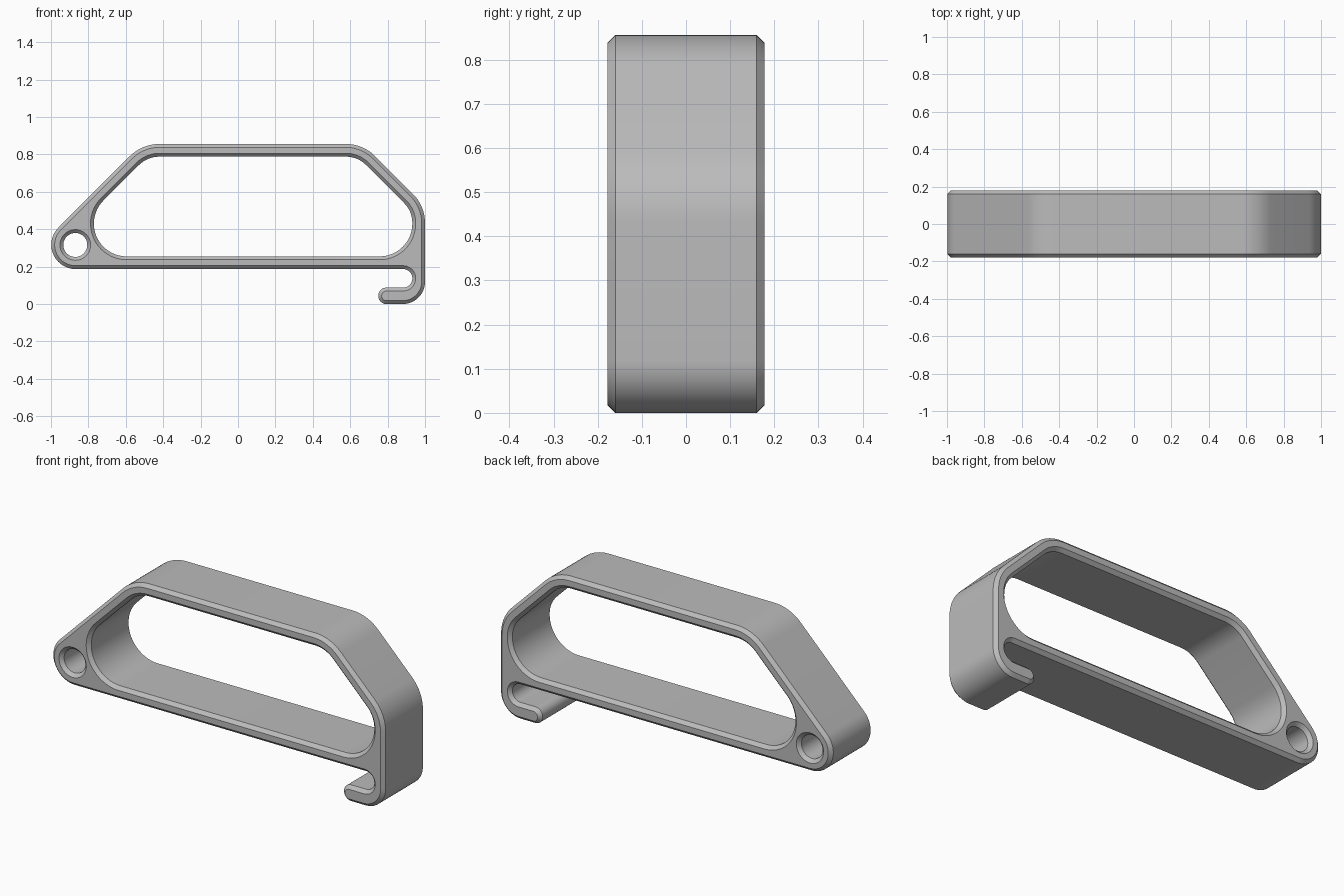
import bpy, bmesh, math
from mathutils import Vector

HALF_DEPTH = 0.178
CHAMFER = 0.018

cube = bpy.data.objects.get("Cube")
if cube:
    bpy.data.objects.remove(cube, do_unlink=True)


def fillet(corners):
    """Round each (x, z, radius) corner of a closed polygon with a tangent arc."""
    pts = []
    n = len(corners)
    for i, (x, z, r) in enumerate(corners):
        p = Vector((x, z))
        a = (Vector(corners[i - 1][:2]) - p).normalized()
        b = (Vector(corners[(i + 1) % n][:2]) - p).normalized()
        half = a.angle(b) / 2
        centre = p + (a + b).normalized() * (r / math.sin(half))
        start = p + a * (r / math.tan(half)) - centre
        end = p + b * (r / math.tan(half)) - centre
        sweep = math.atan2(start.x * end.y - start.y * end.x, start.dot(end))
        steps = max(4, round(abs(sweep) / math.radians(5)))
        for k in range(steps + 1):
            t = sweep * k / steps
            c, s = math.cos(t), math.sin(t)
            q = centre + Vector((start.x * c - start.y * s, start.x * s + start.y * c))
            if not pts or (q - pts[-1]).length > 1e-4:
                pts.append(q)
    if (pts[0] - pts[-1]).length < 1e-4:
        pts.pop()
    return pts


def offset(pts, d):
    """Shift a counter-clockwise loop to its left by d, mitred at each point."""
    out = []
    for i, p in enumerate(pts):
        e0 = (p - pts[i - 1]).normalized()
        e1 = (pts[(i + 1) % len(pts)] - p).normalized()
        n0, n1 = Vector((-e0.y, e0.x)), Vector((-e1.y, e1.x))
        out.append(p + (n0 + n1) * (d / (1 + n0.dot(n1))))
    return out


# Outer outline with the slot and hook at the lower left of the model
outline = fillet([
    (-1.182, 0.187, 0.13), (0.932, 0.187, 0.049), (0.932, 0.088, 0.049),
    (0.75, 0.088, 0.0435), (0.75, 0, 0.0435), (1, 0, 0.12),
    (1, 0.524, 0.22), (0.668, 0.856, 0.22), (-0.513, 0.856, 0.225),
])
# Large grip opening
opening = fillet([
    (-1.018, 0.255, 0.175), (0.932, 0.255, 0.175), (0.932, 0.496, 0.15),
    (0.64, 0.788, 0.15), (-0.485, 0.788, 0.157),
])
# Round eyelet hole
hx, hz, hr = -0.87, 0.316, 0.064
eyelet = fillet([(hx + sx * hr, hz + sz * hr, hr)
                 for sx, sz in ((-1, -1), (1, -1), (1, 1), (-1, 1))])

bm = bmesh.new()
cap_edges = {-1: [], 1: []}
for loop, inset in ((outline, CHAMFER), (opening, -CHAMFER), (eyelet, -CHAMFER)):
    small = offset(loop, inset)
    # Chamfer, straight wall, chamfer
    rings = []
    for pts, y in ((small, -HALF_DEPTH), (loop, CHAMFER - HALF_DEPTH),
                   (loop, HALF_DEPTH - CHAMFER), (small, HALF_DEPTH)):
        rings.append([bm.verts.new((p.x, y, p.y)) for p in pts])
    n = len(loop)
    for r0, r1 in zip(rings, rings[1:]):
        for i in range(n):
            j = (i + 1) % n
            bm.faces.new((r0[i], r0[j], r1[j], r1[i]))
    for side, ring in ((-1, rings[0]), (1, rings[-1])):
        cap_edges[side] += [bm.edges.get((ring[i], ring[(i + 1) % n])) for i in range(n)]

# Flat front and back faces
for side, edges in cap_edges.items():
    bmesh.ops.triangle_fill(bm, edges=edges, use_beauty=True, normal=(0, side, 0))
bmesh.ops.recalc_face_normals(bm, faces=bm.faces[:])

mesh = bpy.data.meshes.new("carry_handle")
bm.to_mesh(mesh)
bm.free()
handle = bpy.data.objects.new("carry_handle", mesh)
bpy.context.collection.objects.link(handle)

# Plain grey material
grey = bpy.data.materials.new("plain_grey")
grey.use_nodes = True
colour = (0.5, 0.5, 0.5, 1)
grey.diffuse_color = colour
grey.node_tree.nodes["Principled BSDF"].inputs["Base Color"].default_value = colour
mesh.materials.append(grey)

bpy.ops.object.select_all(action="DESELECT")
handle.select_set(True)
bpy.context.view_layer.objects.active = handle
bpy.ops.object.shade_smooth_by_angle(angle=math.radians(25))
